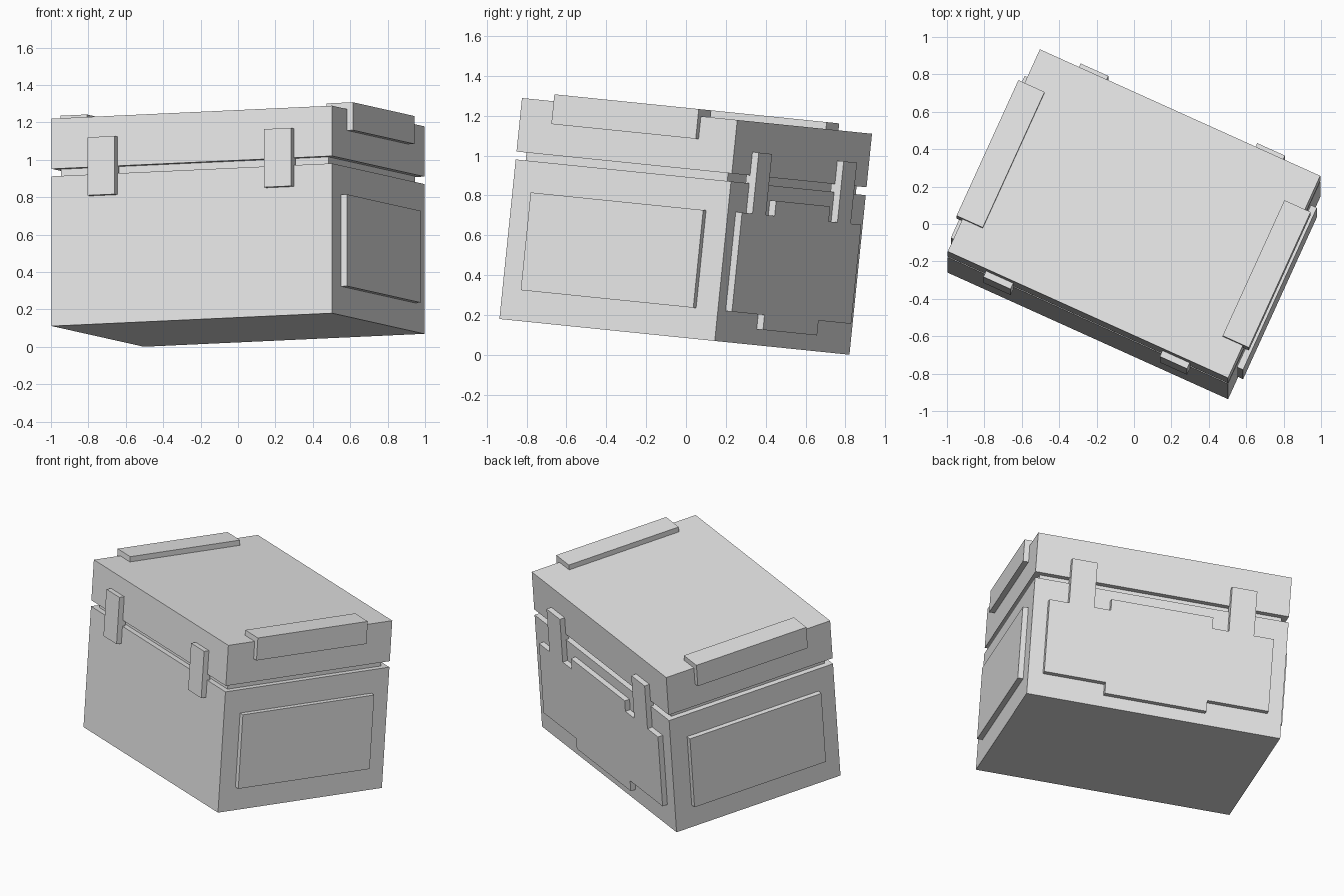
import bpy, bmesh, math
from mathutils import Matrix

if "Cube" in bpy.data.objects:
    bpy.data.objects.remove(bpy.data.objects["Cube"], do_unlink=True)

grey = bpy.data.materials.new("light_grey")
grey.use_nodes = True
colour = (0.8, 0.8, 0.8, 1)
grey.diffuse_color = colour
grey.node_tree.nodes["Principled BSDF"].inputs["Base Color"].default_value = colour

# The whole case is turned and tipped backwards
POSE = (Matrix.Translation((0, -0.058, 0.09))
        @ Matrix.Rotation(math.radians(-5.83), 4, 'X')
        @ Matrix.Rotation(math.radians(-24.4), 4, 'Z'))

W, D = 0.823, 0.5965      # half width, half depth
T = 0.035                 # thickness of raised fittings
SINK = 0.02               # how far fittings sink into the walls


def finish(name, bm):
    bmesh.ops.recalc_face_normals(bm, faces=bm.faces)
    bm.transform(POSE)
    mesh = bpy.data.meshes.new(name)
    bm.to_mesh(mesh)
    bm.free()
    mesh.materials.append(grey)
    obj = bpy.data.objects.new(name, mesh)
    bpy.context.collection.objects.link(obj)


def box(name, x, y, z):
    """Box from (min, max) ranges on each axis of the case."""
    bm = bmesh.new()
    size = [r[1] - r[0] for r in (x, y, z)]
    mid = [(r[0] + r[1]) / 2 for r in (x, y, z)]
    bmesh.ops.create_cube(bm, size=1, matrix=Matrix.Translation(mid) @ Matrix.Diagonal((*size, 1)))
    finish(name, bm)


def mirrored(r, side):
    return tuple(sorted((r[0] * side, r[1] * side)))


# Body, recessed seam and lid
box("body", (-W, W), (-D, D), (0, 0.805))
box("seam", (-W + 0.038, W - 0.038), (-D + 0.038, D - 0.038), (0.79, 0.86))
box("lid", (-W, W), (-D, D), (0.845, 1.115))

# Paired fittings: side plates, lid edge grips, front latches
for side, label in ((1, "left"), (-1, "right")):
    box(label + "_side_plate", mirrored((W - SINK, W + T), side), (-0.48, 0.476), (0.155, 0.648))
    box(label + "_lid_grip", mirrored((0.704, W + T), side), (-0.405, 0.395), (1.0, 1.15))
    box(label + "_latch", mirrored((0.438, 0.598), side), (-D - T, -D + SINK), (0.69, 1.002))

# Back plate with both hinges cut from one stepped outline
half = [(0.33, 0.08), (0.33, 0.155), (0.728, 0.155), (0.728, 0.655), (0.6, 0.655),
        (0.6, 0.963), (0.437, 0.963), (0.437, 0.655), (0.33, 0.655), (0.33, 0.731)]
outline = half + [(-x, z) for x, z in reversed(half)]
bm = bmesh.new()
face = bm.faces.new([bm.verts.new((x, D - SINK, z)) for x, z in outline])
ext = bmesh.ops.extrude_face_region(bm, geom=[face])
bmesh.ops.translate(bm, vec=(0, T + SINK, 0),
                    verts=[v for v in ext["geom"] if isinstance(v, bmesh.types.BMVert)])
finish("back_plate_with_hinges", bm)
